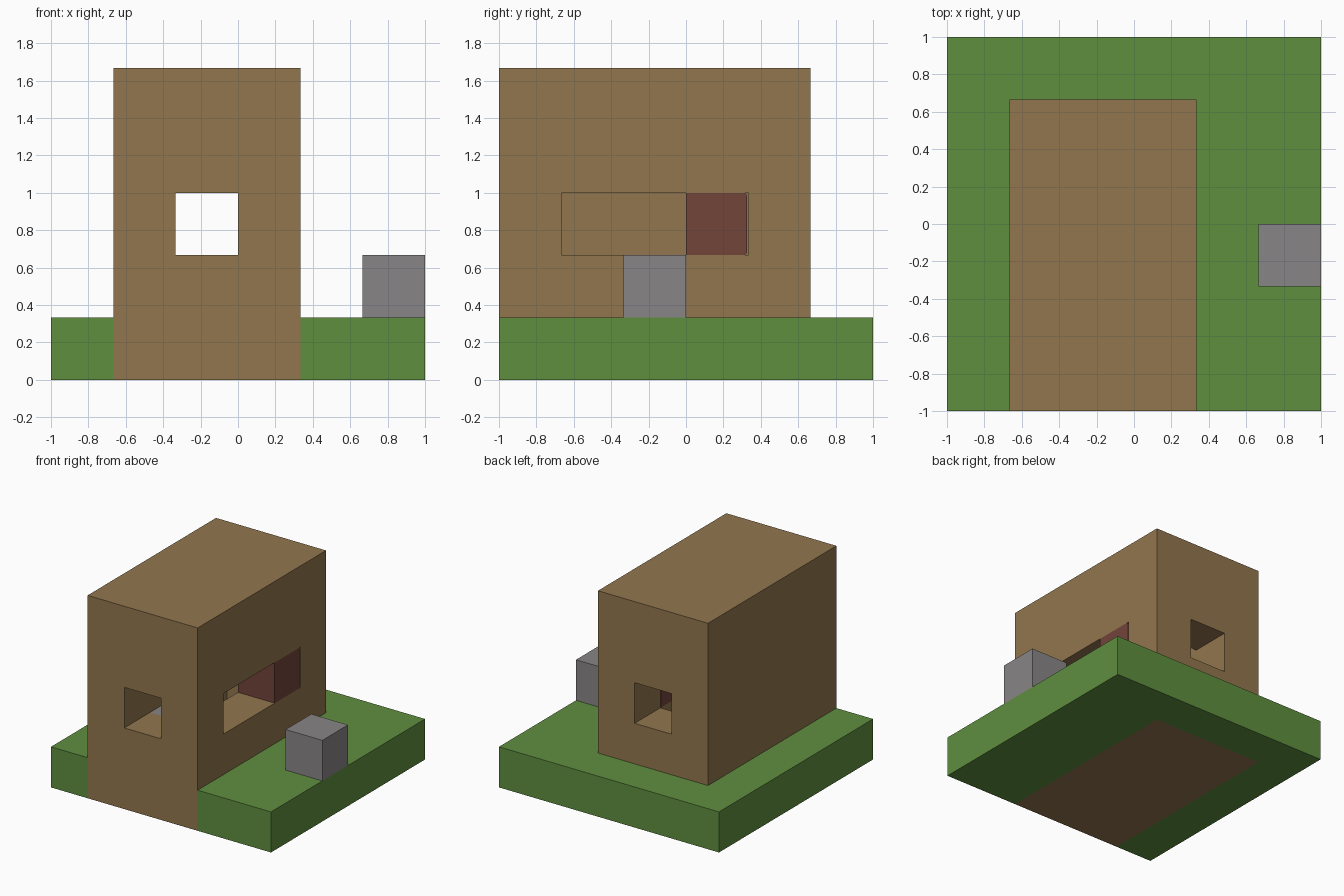
import bpy
from mathutils import Vector

old = bpy.data.objects.get("Cube")
if old:
    bpy.data.objects.remove(old, do_unlink=True)

U = 1 / 3  # one block


def material(name, rgb):
    m = bpy.data.materials.new(name)
    m.use_nodes = True
    colour = (*rgb, 1)
    m.diffuse_color = colour
    m.node_tree.nodes["Principled BSDF"].inputs["Base Color"].default_value = colour
    return m


GRASS = material("grass green", (0.117, 0.275, 0.051))
EARTH = material("earth brown", (0.287, 0.181, 0.076))
RED = material("dark red", (0.171, 0.058, 0.042))
STONE = material("stone grey", (0.25, 0.235, 0.242))


def box(name, low, high, mat=None):
    """Box between two corners given in blocks from the base's front corner."""
    a, b = Vector(low) * U, Vector(high) * U
    bpy.ops.mesh.primitive_cube_add(size=1)
    ob = bpy.context.object
    ob.name = name
    size, mid = b - a, (a + b) / 2 - Vector((1, 1, 0))
    for v in ob.data.vertices:
        v.co = Vector([c * s for c, s in zip(v.co, size)]) + mid
    if mat:
        ob.data.materials.append(mat)
    return ob


def cut(target, low, high):
    """Subtract a box from the target and discard the cutter."""
    cutter = box("cutter", low, high)
    mod = target.modifiers.new("cut", "BOOLEAN")
    mod.operation = "DIFFERENCE"
    mod.solver = "EXACT"
    mod.object = cutter
    bpy.context.view_layer.objects.active = target
    bpy.ops.object.modifier_apply(modifier=mod.name)
    bpy.data.objects.remove(cutter, do_unlink=True)


# Grass base with a slot for the building's foundation
base = box("grass_base", (0, 0, 0), (6, 6, 1), GRASS)
cut(base, (1, -1, -1), (4, 5, 2))

# Hollow building: room, front-to-back windows, wide side window
house = box("house_walls", (1, 0, 0), (4, 5, 5), EARTH)
cut(house, (2, 1, 1), (3, 4, 4))
cut(house, (2, -1, 2), (3, 6, 3))
cut(house, (2.5, 1, 2), (5, 4, 3))

# Red block filling the back third of the side window, rear edges rounded
block = box("red_window_block", (3, 3, 2), (4, 3.98, 3), RED)
mod = block.modifiers.new("rounded", "BEVEL")
mod.width = 0.02
mod.segments = 3
mod.limit_method = "WEIGHT"
weights = block.data.attributes.new("bevel_weight_edge", "FLOAT", "EDGE")
for e in block.data.edges:
    p, q = (block.data.vertices[i].co for i in e.vertices)
    if abs(p.x - q.x) > 0.1 and p.y > 0.1:
        weights.data[e.index].value = 1

# Stone blocks: one outdoors, one inside under the front window
box("outdoor_stone", (5, 2, 1), (6, 3, 2), STONE)
box("indoor_stone", (2, 1, 1), (3, 2, 2), STONE)
